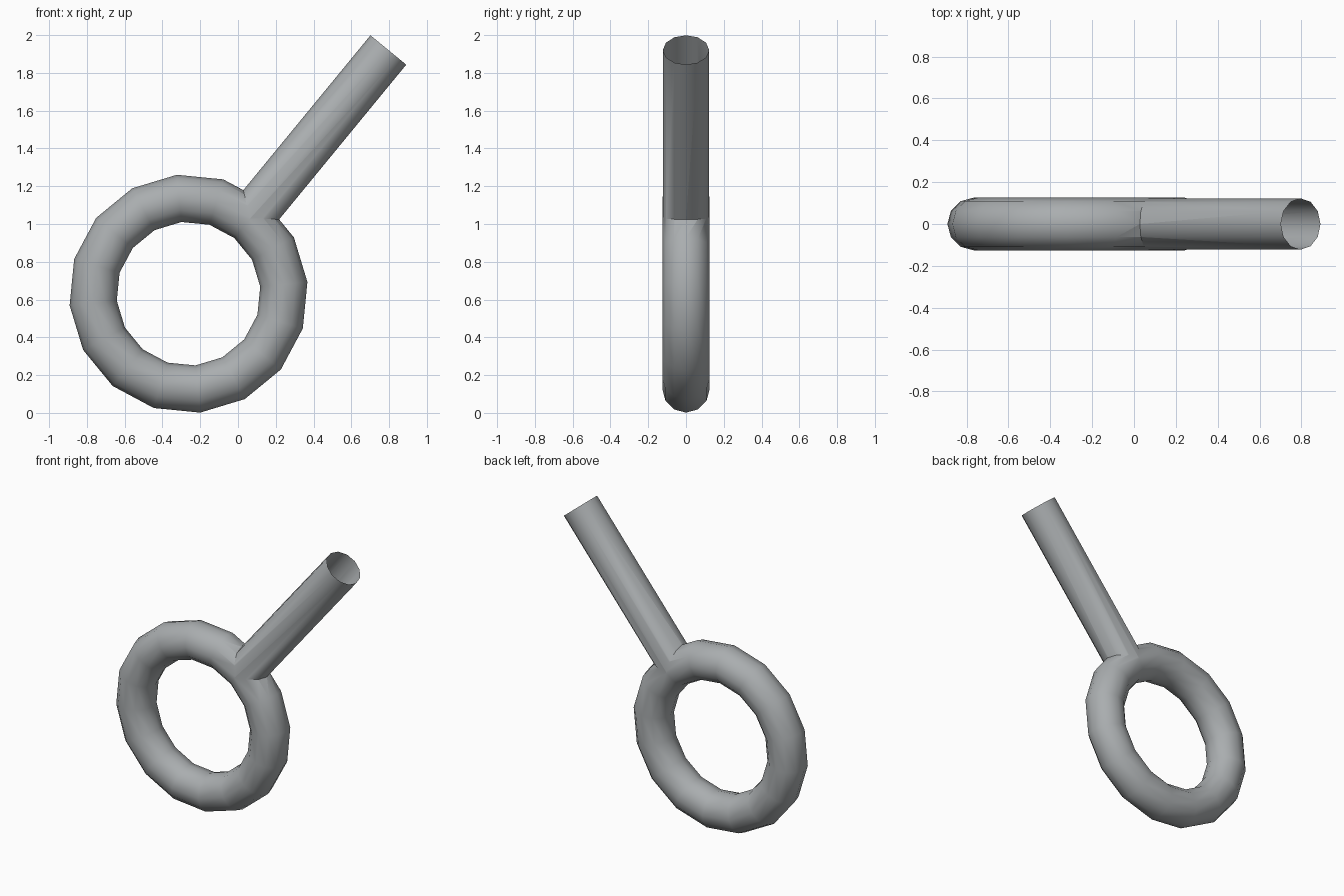
import bpy, bmesh, math
from mathutils import Matrix, Vector

if "Cube" in bpy.data.objects:
    bpy.data.objects.remove(bpy.data.objects["Cube"])

PHASE = math.radians(5.6)
ANGLE = PHASE + math.radians(45)          # direction of the handle
CENTRE = Vector((-0.262, 0, 0.631))
DIR = Vector((math.cos(ANGLE), 0, math.sin(ANGLE)))
END = Vector((0.795, 0, 1.922))

mat = bpy.data.materials.new("grey metal")
mat.diffuse_color = (0.40, 0.42, 0.43, 1)
mat.use_nodes = True
mat.node_tree.nodes["Principled BSDF"].inputs["Base Color"].default_value = mat.diffuse_color

# Ring: 16-segment torus standing upright
bpy.ops.mesh.primitive_torus_add(major_segments=16, minor_segments=12,
                                 major_radius=0.507, minor_radius=0.1255)
ring = bpy.context.object
ring.name = "ring_with_handle"
ring.data.transform(Matrix.Translation(CENTRE) @ Matrix.Rotation(math.pi / 2, 4, 'X')
                    @ Matrix.Rotation(PHASE, 4, 'Z'))
ring.data.materials.append(mat)

# Handle: straight pipe from the ring's centre line outwards
start = CENTRE + DIR * 0.507
axis = END - start
length = axis.length
bpy.ops.mesh.primitive_cylinder_add(vertices=12, radius=0.1225, depth=length)
handle = bpy.context.object
handle.name = "handle_helper"
handle.data.transform(Matrix.Translation((start + END) / 2)
                      @ Matrix.Rotation(math.pi / 2 - ANGLE, 4, 'Y'))
handle.data.materials.append(mat)

# Join both into one hollow skin
mod = ring.modifiers.new("join", 'BOOLEAN')
mod.operation = 'UNION'
mod.solver = 'EXACT'
mod.object = handle
bpy.ops.object.select_all(action='DESELECT')
ring.select_set(True)
bpy.context.view_layer.objects.active = ring
bpy.ops.object.modifier_apply(modifier="join")
bpy.data.objects.remove(handle)

# Open the far end of the handle
bm = bmesh.new()
bm.from_mesh(ring.data)
caps = [f for f in bm.faces
        if f.normal.dot(DIR) > 0.98 and (f.calc_center_median() - END).length < 0.1]
bmesh.ops.delete(bm, geom=caps, context='FACES_ONLY')
bm.to_mesh(ring.data)
bm.free()

bpy.ops.object.shade_smooth_by_angle(angle=math.radians(50))
